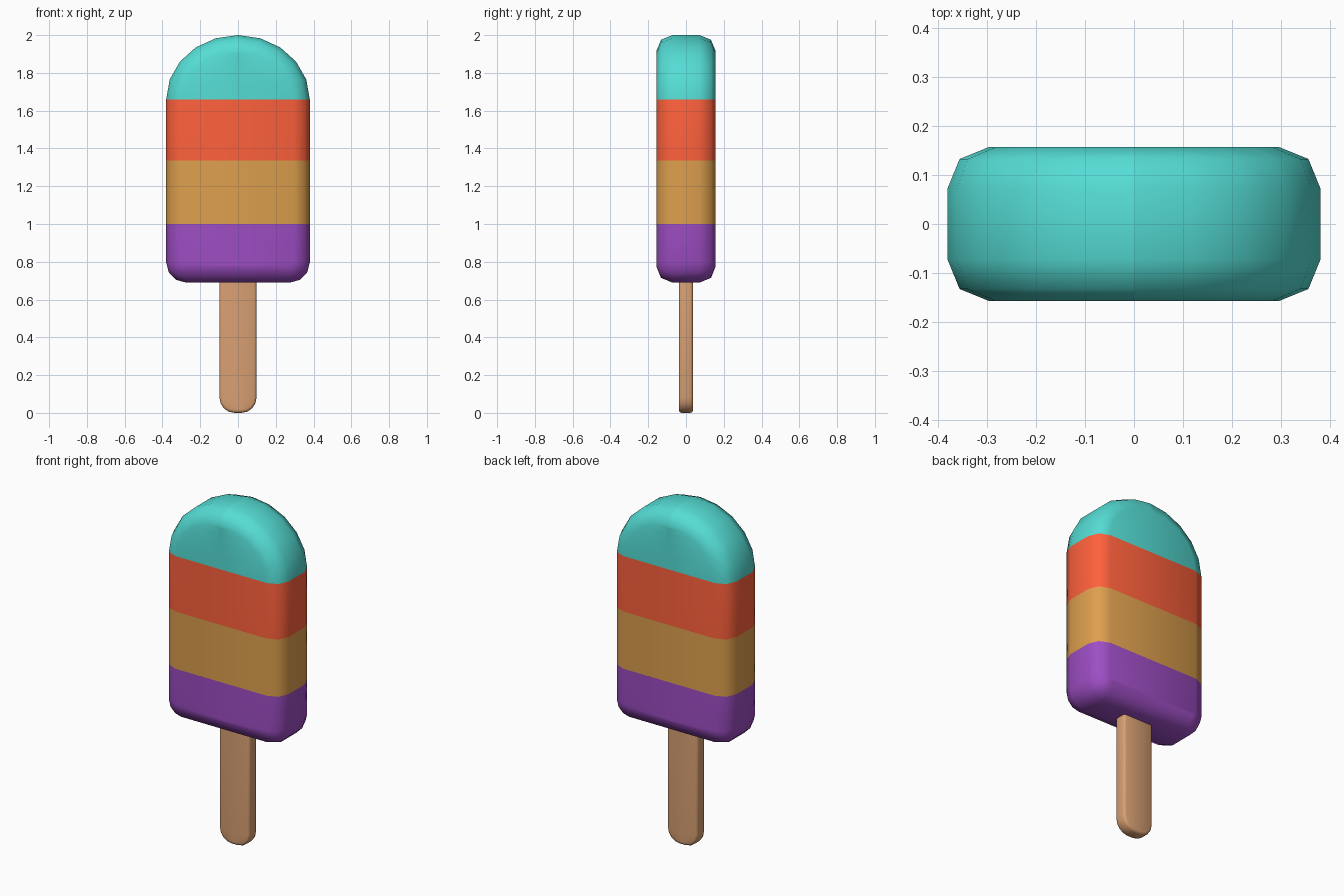
import bpy, bmesh, math

if "Cube" in bpy.data.objects:
    bpy.data.objects.remove(bpy.data.objects["Cube"])

def material(name, rgb):
    m = bpy.data.materials.new(name)
    m.diffuse_color = (*rgb, 1)
    m.use_nodes = True
    m.node_tree.nodes["Principled BSDF"].inputs["Base Color"].default_value = m.diffuse_color
    return m

def arc(cx, cz, rx, rz, a0, a1, n):
    angles = [math.radians(a0 + (a1 - a0) * i / n) for i in range(n + 1)]
    return [(cx + rx * math.cos(a), cz + rz * math.sin(a)) for a in angles]

def rounded_slab(name, w, depth, z0, z1, rb, rt, bevel, bands, mats, segs):
    """Right half of a round-edged slab, mirrored; bands are the z levels between colours.
    rb = bottom corner radius, rt = (x, z) radii of the top corner."""
    def outline(d):
        bot = arc(w - rb, z0 + rb, rb - d, rb - d, -90, 0, segs[0])
        top = arc(w - rt[0], z1 - rt[1], rt[0] - d, rt[1] - d, 0, 90, segs[1])
        side = [(w - d, z) for z in bands if z < z1 - rt[1] - 0.001]
        return [(0, z0 + d)] + bot + side + top + [(0, z1 - d)]

    bm = bmesh.new()
    cache = {}

    def vert(x, y, z):
        key = (round(x, 5), round(y, 5), round(z, 5))
        if key not in cache:
            cache[key] = bm.verts.new(key)
        return cache[key]

    def face(*pts):
        vs = list(dict.fromkeys(vert(*p) for p in pts))
        if len(vs) > 2:
            f = bm.faces.new(vs)
            z = sum(v.co.z for v in vs) / len(vs)
            f.material_index = sum(z > b for b in bands)
            f.smooth = True

    # Rounded rim: rings from front to back
    half = [(-depth, bevel), (-depth + 0.29 * bevel, 0.29 * bevel), (-depth + bevel, 0)]
    rings = half + [(-y, d) for y, d in reversed(half)]
    for (ya, da), (yb, db) in zip(rings, rings[1:]):
        a, b = outline(da), outline(db)
        for i in range(len(a) - 1):
            face((a[i][0], ya, a[i][1]), (a[i + 1][0], ya, a[i + 1][1]),
                 (b[i + 1][0], yb, b[i + 1][1]), (b[i][0], yb, b[i][1]))
    # Flat front and back
    o = outline(bevel)
    for y in (-depth, depth):
        for (xa, za), (xb, zb) in zip(o[1:-1], o[2:]):
            if zb - za > 1e-4:
                face((0, y, za), (xa, y, za), (xb, y, zb), (0, y, zb))
    bmesh.ops.recalc_face_normals(bm, faces=bm.faces)

    me = bpy.data.meshes.new(name)
    bm.to_mesh(me)
    bm.free()
    for m in mats:
        me.materials.append(m)
    ob = bpy.data.objects.new(name, me)
    bpy.context.collection.objects.link(ob)
    mir = ob.modifiers.new("mirror", 'MIRROR')
    mir.use_mirror_merge = False   # keeps the fine centre seam
    return ob

purple = material("purple_ice", (0.34, 0.075, 0.55))
amber = material("amber_ice", (0.73, 0.35, 0.075))
red = material("red_ice", (1.0, 0.12, 0.045))
teal = material("teal_ice", (0.09, 0.72, 0.66))
wood = material("wood", (0.69, 0.35, 0.17))

# Striped ice body with domed top
rounded_slab("ice_body", 0.38, 0.157, 0.69, 2.0, 0.105, (0.38, 0.34), 0.085,
             [1.0, 1.335, 1.66], [purple, amber, red, teal], (3, 5))
# Wooden stick, running up into the ice
rounded_slab("stick", 0.098, 0.037, 0.0, 0.85, 0.08, (0.08, 0.08), 0.014,
             [], [wood], (4, 4))
